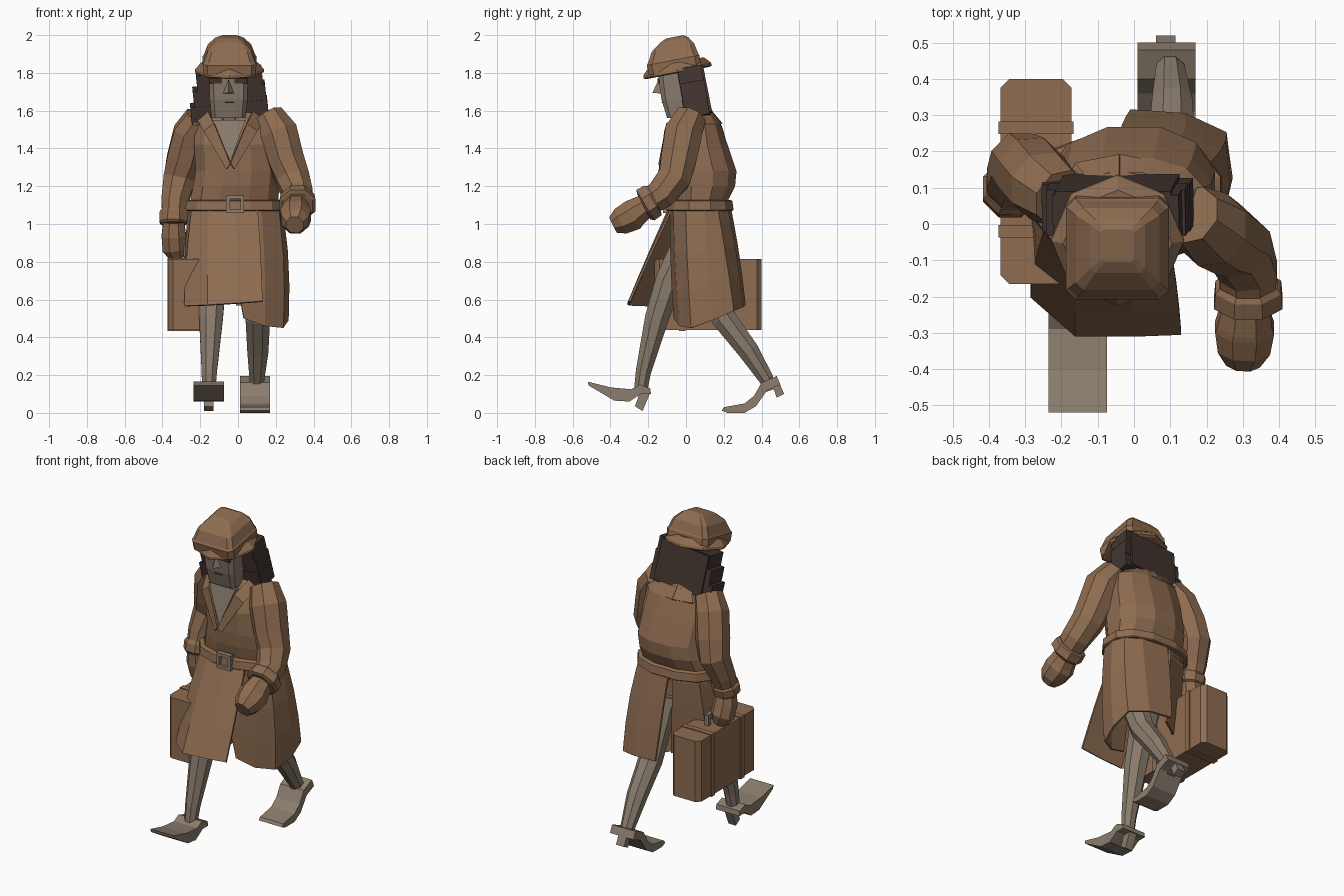
import bpy, bmesh, math
from mathutils import Vector as V, Matrix

if "Cube" in bpy.data.objects:
    bpy.data.objects.remove(bpy.data.objects["Cube"])


def material(name, rgb):
    m = bpy.data.materials.new(name)
    m.diffuse_color = (*rgb, 1)
    m.use_nodes = True
    m.node_tree.nodes["Principled BSDF"].inputs["Base Color"].default_value = m.diffuse_color
    return m


COAT = material("coat brown", (0.272, 0.15, 0.081))
GREY = material("warm grey", (0.258, 0.205, 0.155))
HAIR = material("dark brown", (0.054, 0.035, 0.029))


def finish(name, bm, mat, thick=0):
    bmesh.ops.recalc_face_normals(bm, faces=bm.faces)
    me = bpy.data.meshes.new(name)
    bm.to_mesh(me)
    bm.free()
    me.materials.append(mat)
    ob = bpy.data.objects.new(name, me)
    bpy.context.collection.objects.link(ob)
    if thick:
        s = ob.modifiers.new("thickness", 'SOLIDIFY')
        s.thickness, s.offset = thick, 0
    return ob


def loft(name, rings, mat, closed=True, thick=0):
    """Skin rows of points; closed rows become capped solids, open rows sheets."""
    bm = bmesh.new()
    rows = [[bm.verts.new(p) for p in r] for r in rings]
    n = len(rows[0])
    for a, b in zip(rows, rows[1:]):
        for i in range(n if closed else n - 1):
            j = (i + 1) % n
            bm.faces.new((a[i], a[j], b[j], b[i]))
    if closed:
        bm.faces.new(rows[0])
        bm.faces.new(rows[-1])
    return finish(name, bm, mat, thick)


def oval_pt(deg, cx, cy, z, rx, ry, e=0.85):
    s, c = math.sin(math.radians(deg)), math.cos(math.radians(deg))
    return V((cx + rx * math.copysign(abs(s) ** e, s), cy - ry * math.copysign(abs(c) ** e, c), z))


def oval(cx, cy, z, rx, ry, n=12):
    return [oval_pt(360 * (i + .5) / n, cx, cy, z, rx, ry) for i in range(n)]


def rect(cx, cy, z, rx, ry, c):
    """Rectangle with chamfered corners."""
    pts = [(rx - c, -ry), (rx, c - ry), (rx, ry - c), (rx - c, ry),
           (c - rx, ry), (-rx, ry - c), (-rx, c - ry), (c - rx, -ry)]
    return [V((cx + x, cy + y, z)) for x, y in pts]


def tube(name, path, mat, n=8):
    """Path of (x, y, z, radius) with sections square to the path."""
    P = [V(p[:3]) for p in path]
    rings = []
    for i, p in enumerate(P):
        d = (P[min(i + 1, len(P) - 1)] - P[max(i - 1, 0)]).normalized()
        u = (V((1, 0, 0)) - d * d.x).normalized()
        v = d.cross(u)
        angs = [2 * math.pi * (k + .5) / n for k in range(n)]
        rings.append([p + (u * math.cos(a) + v * math.sin(a)) * path[i][3] for a in angs])
    return loft(name, rings, mat)


def prism(name, profile, x0, x1, mat):
    return loft(name, [[V((x, y, z)) for y, z in profile] for x in (x0, x1)], mat)


def box(name, c, size, mat, tilt=0, roll=0):
    bm = bmesh.new()
    bmesh.ops.create_cube(bm, size=1, matrix=Matrix.Translation(c)
                          @ Matrix.Rotation(math.radians(roll), 4, 'Y')
                          @ Matrix.Rotation(math.radians(tilt), 4, 'X') @ Matrix.Diagonal((*size, 1)))
    return finish(name, bm, mat)


# Coat body
loft("coat_body", [oval(*r) for r in (
    (-.02, .075, 1.05, .245, .155), (-.02, .075, 1.12, .24, .15), (-.01, .085, 1.2, .235, .18),
    (0, .085, 1.28, .23, .188), (-.01, .06, 1.42, .23, .165), (-.015, .06, 1.53, .215, .125),
    (-.025, .06, 1.59, .14, .085))], COAT)

# Coat skirt: two panels from the waist to a swinging hem, swelling at the hips
def skirt(name, angles, hem, swell):
    rows = []
    for t in (0, .15, .4, .7, .92, 1):
        k = swell * math.sin(math.pi * t)
        rows.append([oval_pt(a, -.015, .075, 1.1, .243, .155).lerp(V(h), t)
                     + oval_pt(a, 0, 0, 0, k, k * .4) for a, h in zip(angles, hem)])
    loft(name, rows, COAT, closed=False, thick=.012)

skirt("coat_skirt_right", (-10, 30, 65, 95, 120, 150, 185),
      ((.03, -.06, .5), (.14, -.03, .46), (.235, .03, .45), (.262, .14, .49),
       (.25, .25, .54), (.14, .3, .56), (-.01, .31, .57)), .018)
skirt("coat_skirt_left", (25, 0, -30, -65, -95, -130, -170),
      ((.13, -.30, .59), (0, -.305, .58), (-.16, -.305, .57), (-.28, -.2, .565),
       (-.28, -.05, .57), (-.22, .1, .6), (-.05, .22, .6)), .008)

# Belt and buckle
loft("belt", [oval(-.018, .073, z, rx, ry) for z, rx, ry in
              ((1.07, .262, .178), (1.075, .268, .184), (1.122, .264, .178), (1.128, .25, .165))], COAT)
for z in (1.068, 1.142):
    box("buckle_bar", (-.015, -.107, z), (.095, .03, .02), GREY)
for x in (-.053, .023):
    box("buckle_side", (x, -.107, 1.105), (.02, .03, .09), GREY)

# Open neckline, neck and lapelled collar
loft("chest", [[V((x, y + d, z)) for x, y, z in
                ((-.14, -.085, 1.55), (.04, -.085, 1.55), (-.04, -.13, 1.33))] for d in (0, .07)], GREY)
tube("neck", [(-.04, .06, 1.45, .085), (-.05, 0, 1.63, .075)], GREY)
for s in (-1, 1):
    inner = [(0, -.14, 1.32), (.085, -.1, 1.53), (.12, .0, 1.6), (.08, .115, 1.6), (0, .13, 1.6)]
    outer = [(.02, -.135, 1.29), (.14, -.09, 1.49), (.18, .02, 1.56), (.12, .165, 1.53), (0, .188, 1.53)]
    loft("collar", [[V((-.04 + s * x, y, z)) for x, y, z in row] for row in (inner, outer)],
         COAT, closed=False, thick=.012)

# Sleeves, cuffs and gloved hands
tube("right_sleeve", [(.16, .025, 1.57, .085), (.215, -.015, 1.48, .108), (.255, -.04, 1.34, .102),
                      (.29, -.065, 1.24, .095), (.315, -.13, 1.16, .086), (.315, -.22, 1.1, .075)], COAT)
tube("right_cuff", [(.315, -.165, 1.13, .086), (.315, -.175, 1.125, .098),
                    (.315, -.215, 1.10, .102), (.315, -.225, 1.095, .085)], COAT)
tube("right_hand", [(.31, -.2, 1.105, .065), (.305, -.27, 1.06, .082), (.305, -.285, 1.045, .088),
                    (.303, -.345, 1.015, .078), (.3, -.385, .995, .05)], COAT)
tube("left_sleeve", [(-.2, .07, 1.56, .085), (-.25, .105, 1.48, .1), (-.285, .145, 1.34, .1),
                     (-.31, .165, 1.24, .092), (-.335, .12, 1.12, .077), (-.34, .09, 1.02, .065)], COAT)
tube("left_cuff", [(-.34, .105, 1.07, .072), (-.34, .1, 1.055, .082),
                   (-.342, .09, 1.01, .08), (-.342, .088, 1.0, .07)], COAT)
tube("left_hand", [(-.34, .09, 1.01, .06), (-.34, .1, .94, .07),
                   (-.335, .12, .87, .07), (-.32, .13, .82, .042)], COAT)

# Head and face
loft("head", [rect(*r) for r in ((-.05, -.01, 1.56, .09, .09, .02), (-.05, -.03, 1.66, .1, .1, .022),
                                 (-.05, -.045, 1.84, .105, .11, .025))], GREY)
bm = bmesh.new()
nose = [bm.verts.new(p) for p in ((-.05, -.14, 1.775), (-.082, -.13, 1.69), (-.018, -.13, 1.69), (-.05, -.178, 1.695))]
for f in ((0, 1, 3), (0, 3, 2), (1, 2, 3), (0, 2, 1)):
    bm.faces.new([nose[i] for i in f])
finish("nose", bm, GREY)
for x in (-.118, .015):
    box("eye", (x, -.146, 1.758), (.065, .009, .027), HAIR, 8)
box("mouth", (-.045, -.124, 1.643), (.05, .009, .005), HAIR, 12)

# Hair in stepped tiers, rolled a little to one side
for z, y, w in ((1.765, .025, .35), (1.685, .04, .385), (1.6, .053, .41)):
    box("hair_tier", (-.045, y, z), (w, .13, .1), HAIR, 11, -6)
box("hair_back", (-.045, .055, 1.69), (.32, .12, .25), HAIR, 11, -6)

# Hat: octagonal brim, band and boxy crown, tipped forward
tip = Matrix.Translation((-.045, -.048, 1.825)) @ Matrix.Rotation(math.radians(11), 4, 'X')
brim = [[V((r * math.sin(k * math.pi / 4), r * math.cos(k * math.pi / 4), z)) for k in range(8)]
        for r, z in ((.17, -.026), (.184, -.02), (.182, -.005), (.15, .03))]
crown = [rect(0, y, z, r, r, r * .18) for y, z, r in
         ((-.012, -.01, .14), (-.012, .045, .142), (-.01, .055, .135), (0, .11, .115),
          (.015, .15, .075), (.02, .165, .045))]
for name, rings in (("hat_brim", brim), ("hat_crown", crown)):
    loft(name, [[tip @ p for p in r] for r in rings], COAT)

# Legs
tube("front_leg", [(-.11, .03, .95, .085), (-.135, -.09, .7, .078), (-.143, -.155, .5, .068),
                   (-.152, -.225, .22, .044), (-.155, -.24, .12, .038)], GREY)
tube("back_leg", [(.1, .06, .85, .085), (.105, .2, .5, .07), (.105, .33, .33, .06),
                  (.1, .425, .18, .042), (.095, .44, .14, .036)], GREY)

# Heeled shoes
prism("front_shoe", ((-.52, .165), (-.40, .135), (-.29, .125), (-.245, .15), (-.19, .13),
                     (-.185, .1), (-.24, .1), (-.30, .06), (-.38, .065), (-.515, .145)), -.235, -.075, GREY)
prism("front_heel", ((-.24, .12), (-.19, .105), (-.23, .01), (-.27, .035)), -.18, -.13, GREY)
prism("back_shoe", ((.19, .012), (.2, .03), (.31, .05), (.36, .09), (.4, .16), (.48, .195),
                    (.5, .15), (.43, .12), (.37, .035), (.31, 0), (.22, 0)), .01, .17, GREY)
prism("back_heel", ((.42, .11), (.48, .19), (.52, .1), (.48, .08), (.465, .125)), .06, .115, GREY)

# Suitcase with straps and handle
loft("suitcase", [rect(-.27, .117, z, .098, .283, .025) for z in (.44, .815)], COAT)
for y in (-.02, .265):
    box("suitcase_strap", (-.27, y, .627), (.206, .035, .385), COAT)
box("suitcase_handle", (-.275, .115, .87), (.025, .15, .025), GREY)
for y in (.05, .18):
    box("handle_post", (-.275, y, .845), (.025, .025, .07), GREY)
